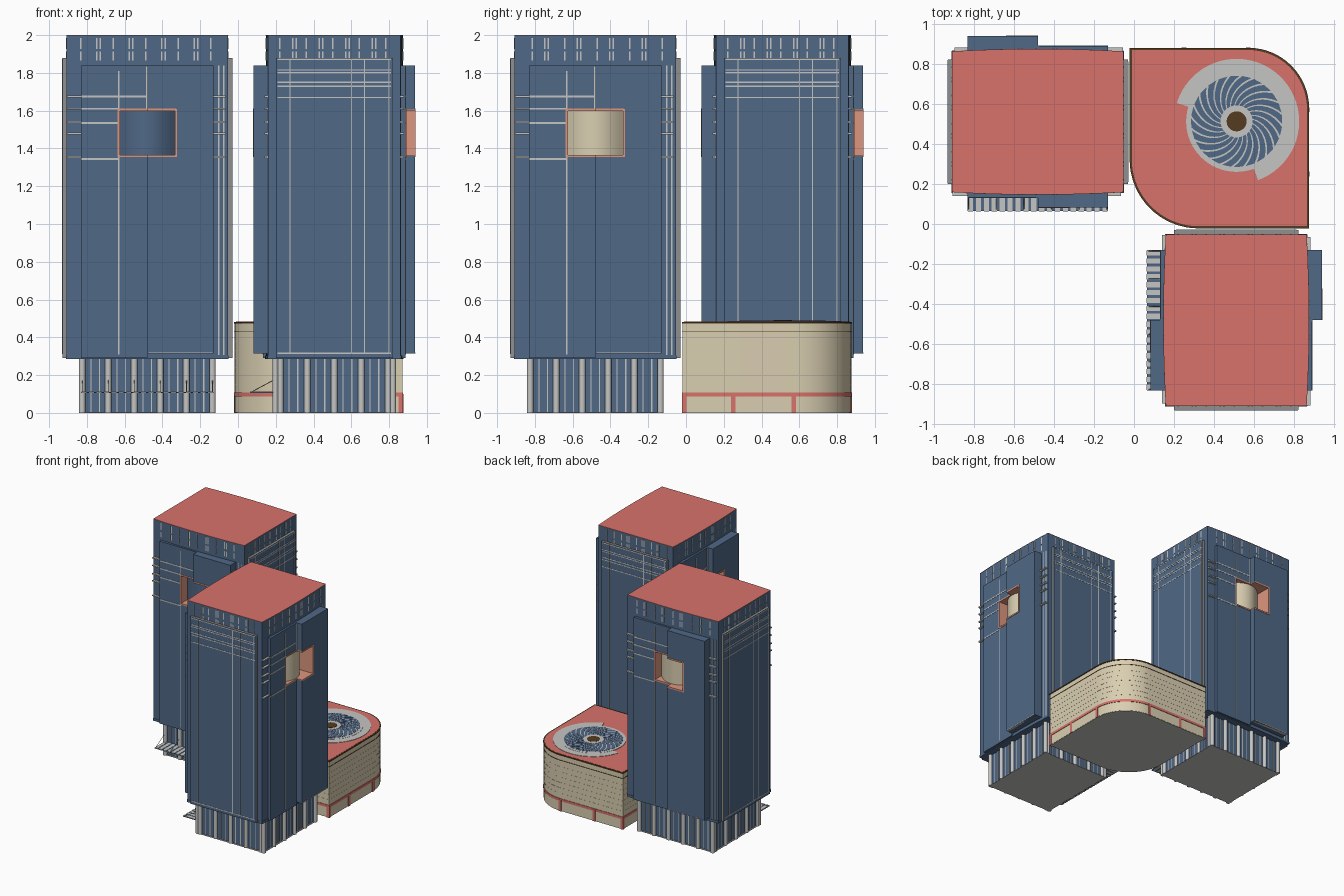
import bpy, bmesh, math
from math import sin, cos, pi, radians
from mathutils import Vector

if "Cube" in bpy.data.objects:
    bpy.data.objects.remove(bpy.data.objects["Cube"])


def material(name, rgb):
    m = bpy.data.materials.new(name)
    m.use_nodes = True
    m.diffuse_color = (*rgb, 1)
    m.node_tree.nodes["Principled BSDF"].inputs["Base Color"].default_value = (*rgb, 1)
    return m


BLUE = material("slate blue", (.08, .138, .24))
RED = material("brick red", (.69, .17, .145))
CREAM = material("cream stone", (.70, .62, .44))
LIGHT = material("light grey", (.56, .56, .55))
DARK = material("mid grey", (.28, .28, .28))
BROWN = material("dark brown", (.09, .045, .015))
CORAL = material("terracotta", (.72, .31, .21))


class Part:
    """Collects simple solids and becomes one object."""

    def __init__(self):
        self.bm = bmesh.new()

    def box(self, x0, x1, y0, y1, z0, z1):
        return self.prism([(x0, y0), (x1, y0), (x1, y1), (x0, y1)], z0, z1)

    def prism(self, outline, z0, z1):
        low = [self.bm.verts.new((x, y, z0)) for x, y in outline]
        face = self.bm.faces.new(low)
        ext = bmesh.ops.extrude_face_region(self.bm, geom=[face])["geom"]
        for v in ext:
            if isinstance(v, bmesh.types.BMVert):
                v.co.z = z1
        return self

    def beam(self, a, b, r):
        # Thin square rod between two points
        a, b = Vector(a), Vector(b)
        made = bmesh.ops.create_cone(self.bm, segments=4, radius1=r, radius2=r,
                                     depth=(b - a).length, cap_ends=True)["verts"]
        rot = (b - a).to_track_quat("Z", "Y")
        for v in made:
            v.co = rot @ v.co + (a + b) / 2
        return self

    def finish(self, name, mat, place=((0, 0), 0), smooth=False):
        bmesh.ops.recalc_face_normals(self.bm, faces=self.bm.faces)
        me = bpy.data.meshes.new(name)
        self.bm.to_mesh(me)
        self.bm.free()
        me.materials.append(mat)
        ob = bpy.data.objects.new(name, me)
        bpy.context.collection.objects.link(ob)
        (x, y), angle = place
        ob.location = (x, y, 0)
        ob.rotation_euler.z = angle
        if smooth:
            bpy.ops.object.select_all(action="DESELECT")
            ob.select_set(True)
            bpy.context.view_layer.objects.active = ob
            bpy.ops.object.shade_smooth_by_angle(angle=radians(40))
        return ob


def circle(x, y, r, n):
    return [(x + r * cos(2 * pi * i / n), y + r * sin(2 * pi * i / n)) for i in range(n)]


def bulge(x):
    return .363 - .013 * (x / .43) ** 2


def plan(out=0):
    # Tower plan with gently bowed front and back
    xs = [-.428 + .856 * i / 8 for i in range(9)]
    return ([(x * (1 + out), -bulge(x) - out) for x in xs] +
            [(-x * (1 + out), bulge(x) + out) for x in xs])


def cut(ob, cutter):
    mod = ob.modifiers.new("recess", "BOOLEAN")
    mod.operation, mod.solver, mod.object = "DIFFERENCE", "EXACT", cutter


def tower(tag, centre, angle):
    home = (centre, angle)
    core = Part().prism(plan(), .285, 1.997).finish(tag + "_shaft", BLUE, home)
    Part().prism(plan(.004), .285, .305).finish(tag + "_lower_lip", BLUE, home)
    Part().prism(plan(.001), 1.997, 2).finish(tag + "_roof", RED, home)
    cutter = Part().box(-.148, .148, -.6, -.27, 1.359, 1.606).box(
        -.148, .148, .27, .6, 1.359, 1.606).finish(tag + "_recess_cutter", DARK, home)
    cutter.hide_render = True
    cutter.hide_viewport = True
    cut(core, cutter)

    # Base with round columns and slim mullions
    Part().box(-.345, .345, -.305, .305, .004, .29).finish(tag + "_base", BLUE, home)
    Part().box(-.355, .355, -.315, .315, 0, .005).finish(tag + "_footing", LIGHT, home)
    cols, bars = Part(), Part()
    for s in (-1, 1):
        for i in range(6):
            cols.prism(circle(-.345 + .138 * i, s * .31, .017, 16), 0, .287)
        for i in range(5):
            cols.prism(circle(s * .345, -.286 + .143 * i, .017, 16), 0, .287)
        for i in range(5):
            for d in (.046, .092):
                x = -.345 + .138 * i + d
                bars.box(x - .003, x + .003, s * .3, s * .307, 0, .285)
                if i < 4:
                    y = -.286 + .143 * i + d
                    bars.box(s * .34, s * .347, y - .003, y + .003, 0, .285)
    cols.finish(tag + "_columns", LIGHT, home, True)
    bars.finish(tag + "_base_mullions", LIGHT, home)

    # Projecting grey side slabs faced in blue with pale lines
    slab, facing, lines = Part(), Part(), Part()
    for s in (-1, 1):
        slab.box(s * .42, s * .449, -.31, .31, .29, 1.88)
        facing.box(s * .445, s * .45, -.309, .309, .291, 1.879)
        for z in (.315, 1.67, 1.73, 1.75, 1.8, 1.815, 1.872):
            lines.box(s * .44, s * .4515, -.3, .3, z - .0035, z + .0035)
        for y in (-.235, .09, .16, .29):
            lines.box(s * .44, s * .4515, s * y - .003, s * y + .003, .315, 1.872)
        # Crown ticks in two rows on every face
        for i in range(9):
            x, y = -.344 + .086 * i, -.28 + .07 * i
            for z0, z1 in ((1.865, 1.912), (1.926, 1.985)):
                for d in (-.009, .009)[:1 + i % 2]:
                    f = s * bulge(x)
                    lines.box(x + d - .004, x + d + .004, s * .33, f + s * .002, z0, z1)
                    lines.box(s * .42, s * .43, y + d - .004, y + d + .004, z0, z1)
    slab.finish(tag + "_side_slabs", DARK, home)
    facing.finish(tag + "_side_facings", BLUE, home)
    lines.finish(tag + "_pale_lines", LIGHT, home)

    # Stepped panels, window frame and pale ribs on the front, turned about for the back
    for side, turn, inner in (("front", 0, BLUE), ("back", pi, CREAM)):
        here = (centre, angle + turn)
        name = tag + "_" + side
        thick = Part().box(0, .35, -.427, -.33, .315, 1.84).finish(name + "_thick_panel", BLUE, here)
        thin = Part().box(-.35, .001, -.378, -.33, .29, 1.84).finish(name + "_thin_panel", BLUE, here)
        cut(thick, cutter)
        cut(thin, cutter)
        # Frame lining follows the step between the panels
        frame = Part()
        for x0, x1, face in ((-.152, 0, -.381), (0, .152, -.43)):
            for z in (1.36, 1.605):
                frame.box(x0, x1, face, -.27, z - .006, z + .006)
            edge = x0 + x1
            frame.box(edge - .006, edge + .006, face, -.27, 1.355, 1.61)
        frame.finish(name + "_window_frame", CORAL, here)
        bow = [(.147 * t / 8, -.295 - .078 * (1 - (t / 8) ** 2)) for t in range(-8, 9)]
        Part().prism(bow + [(.147, -.25), (-.147, -.25)], 1.36, 1.605).finish(
            name + "_bowed_window", inner, here, True)
        ribs = Part()
        for z in (1.355, 1.48, 1.54, 1.61, 1.675):
            ribs.box(-.425, -.345, -.37, -.34, z - .005, z + .005)
            ribs.box(.345, .415, -.37, -.34, z - .005, z + .005)
        for z, x in ((1.675, 0), (1.61, -.15), (1.535, -.15), (1.345, -.15)):
            ribs.box(-.35, x, -.38, -.36, z - .005, z + .005)
        for z0, z1 in ((.31, 1.354), (1.611, 1.81)):
            ribs.box(-.154, -.147, -.3795, -.36, z0, z1)
        ribs.box(-.008, 0, -.3795, -.36, 1.611, 1.835)
        ribs.box(.005, .345, -.4285, -.4, .315, .321)
        for x in (.378, .405):
            ribs.box(x - .0035, x + .0035, -bulge(x) - .002, -.34, .306, 1.84)
        ribs.finish(name + "_ribs", LIGHT, here)

    # Slatted entrance canopy with hangers
    Part().box(-.35, .35, -.445, -.3, .105, .111).finish(tag + "_canopy", BLUE, home)
    slats, rods = Part(), Part()
    for i in range(18):
        x = -.335 + .0394 * i
        slats.box(x - .013, x + .013, -.447, -.31, .104, .113)
    for i in range(6):
        x = -.345 + .138 * i
        rods.beam((x, -.44, .11), (x, -.31, .18), .002)
    slats.finish(tag + "_canopy_slats", LIGHT, home)
    rods.finish(tag + "_canopy_hangers", DARK, home)


tower("west_tower", (-.48, .51), 0)
tower("south_tower", (.51, -.48), -pi / 2)


# Low hall with two opposite rounded corners
def hall(out=0):
    x0, x1, y0, y1 = -.018 - out, .87 + out, -.018 - out, .875 + out

    def arc(cx, cy, r, start):
        return [(cx + r * cos(start + pi / 2 * i / 16), cy + r * sin(start + pi / 2 * i / 16))
                for i in range(17)]
    r, q = .34 + out, .3 + out
    return arc(x0 + r, y0 + r, r, pi) + [(x1, y0)] + arc(x1 - q, y1 - q, q, 0) + [(x0, y1)]


Part().prism(hall(-.002), 0, .004).finish("hall_underside", LIGHT)
Part().prism(hall(), .003, .478).finish("hall_walls", CREAM, smooth=True)
courses = Part()
for i in range(6):
    courses.prism(hall(.001), .15 + .045 * i, .153 + .045 * i)
courses.finish("hall_stone_courses", CREAM, smooth=True)
Part().prism(hall(.003), .43, .434).prism(hall(.004), .473, .482).finish("hall_rim", BROWN, smooth=True)
Part().prism(hall(-.007), .47, .483).finish("hall_roof", RED)
trim = Part().prism(hall(.004), .086, .107)
for p in (.25, .57):
    trim.box(.86, .875, p - .012, p + .012, 0, .1)
    trim.box(p - .012, p + .012, .865, .88, 0, .1)
for x, y in ((.862, -.01), (-.01, .867), (.57, -.01), (-.01, .57)):
    trim.box(x - .012, x + .012, y - .012, y + .012, 0, .1)
trim.finish("hall_red_trim", RED, smooth=True)

# Roof fan: crescent, disc, swirled blades and hub
C = .512
sweep = [radians(-70 + 233 * i / 40) for i in range(41)]
crescent = ([(C + .312 * cos(a), C + .312 * sin(a)) for a in sweep] +
            [(C + .24 * cos(a), C + .24 * sin(a)) for a in reversed(sweep)])
Part().prism(crescent, .48, .486).finish("fan_crescent", LIGHT)
Part().prism(circle(C, C, .252, 64), .48, .487).finish("fan_disc", LIGHT)
blades = Part()
for k in range(24):
    edges = []
    for side in (-1, 1):
        pts = []
        for i in range(9):
            t = i / 8
            r, a = .08 + .148 * t, 2 * pi * k / 24 - .75 * t + side * .1
            pts.append((C + r * cos(a), C + r * sin(a)))
        edges.append(pts)
    blades.prism(edges[0] + edges[1][::-1], .484, .4885)
blades.finish("fan_blades", BLUE)
Part().prism(circle(C, C, .08, 40), .484, .4895).finish("fan_collar", LIGHT)
Part().prism(circle(C, C, .05, 32), .484, .491).finish("fan_hub", BROWN)
